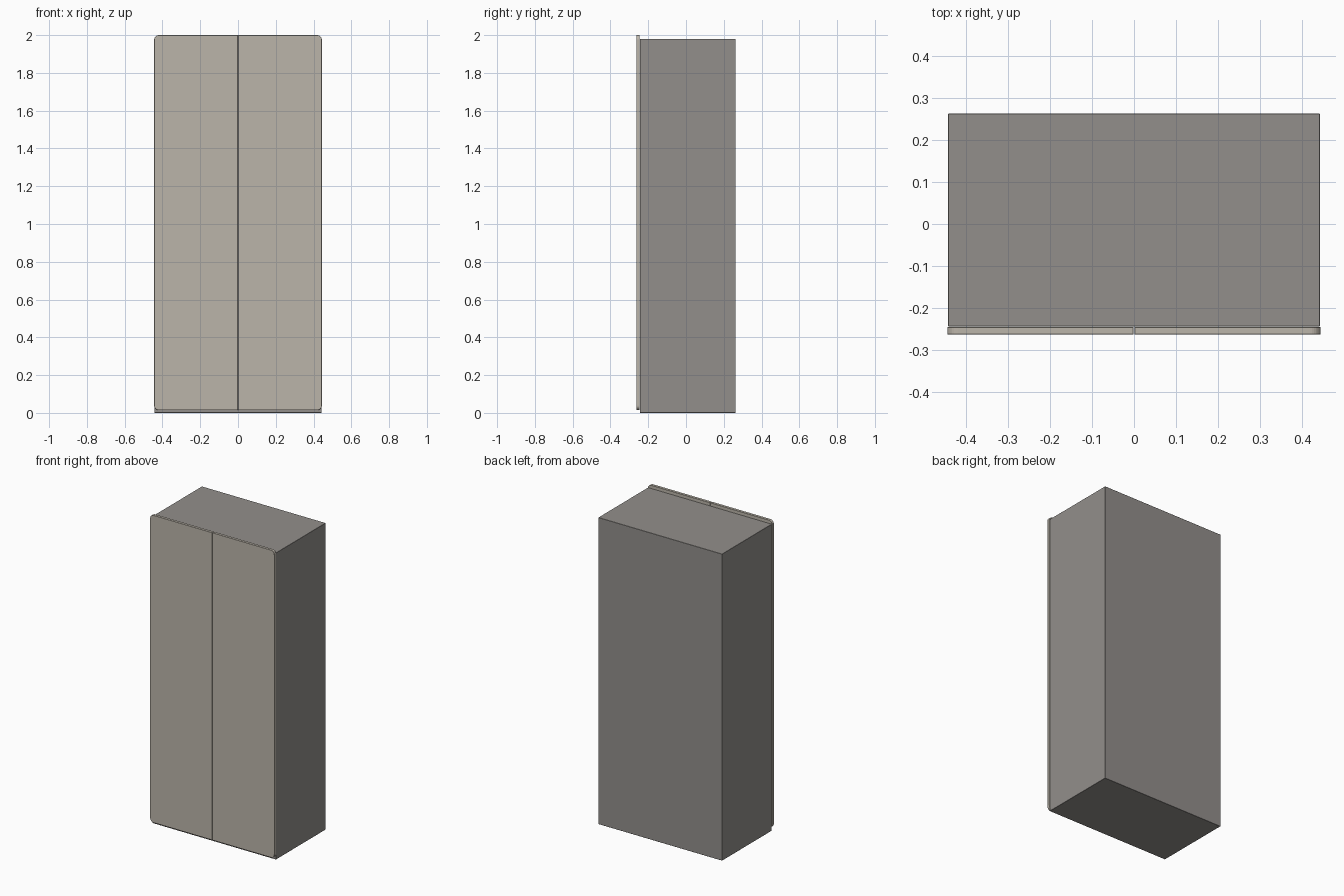
import bpy, bmesh, math

if "Cube" in bpy.data.objects:
    bpy.data.objects.remove(bpy.data.objects["Cube"])

def material(name, rgb):
    m = bpy.data.materials.new(name)
    m.diffuse_color = (*rgb, 1)
    m.use_nodes = True
    m.node_tree.nodes["Principled BSDF"].inputs["Base Color"].default_value = m.diffuse_color
    return m

body_mat = material("warm_grey", (0.29, 0.275, 0.26))
door_mat = material("beige", (0.50, 0.46, 0.40))

def finish(name, bm, mat, bevel):
    bmesh.ops.recalc_face_normals(bm, faces=bm.faces)
    me = bpy.data.meshes.new(name)
    bm.to_mesh(me)
    bm.free()
    me.materials.append(mat)
    ob = bpy.data.objects.new(name, me)
    bpy.context.collection.objects.link(ob)
    mod = ob.modifiers.new("soft_edges", 'BEVEL')
    mod.width, mod.segments = bevel, 1
    mod.limit_method, mod.angle_limit = 'ANGLE', math.radians(60)
    return ob

def box(name, lo, hi, mat, bevel=0.001):
    bm = bmesh.new()
    bmesh.ops.create_cube(bm, size=1)
    for v in bm.verts:
        v.co = [(a + b) / 2 + c * (b - a) for a, b, c in zip(lo, hi, v.co)]
    return finish(name, bm, mat, bevel)

def door(name, side):
    # Slab whose two outer corners are rounded
    x0, x1, z0, z1, r = 0.001, 0.444, 0.015, 2.0, 0.025
    pts = [(x0, z0)]
    for cz, start in ((z0 + r, -90), (z1 - r, 0)):
        for i in range(9):
            a = math.radians(start + i * 90 / 8)
            pts.append((x1 - r + r * math.cos(a), cz + r * math.sin(a)))
    pts.append((x0, z1))
    bm = bmesh.new()
    face = bm.faces.new([bm.verts.new((side * x, -0.263, z)) for x, z in pts])
    ext = bmesh.ops.extrude_face_region(bm, geom=[face])
    for v in ext["geom"]:
        if isinstance(v, bmesh.types.BMVert):
            v.co.y = -0.245
    return finish(name, bm, door_mat, 0.0008)

# Closed carcass
W, F, B, T = 0.442, -0.244, 0.263, 1.98
box("carcass", (-W, F, 0), (W, B, T), body_mat)

# Pair of doors
door("left_door", -1)
door("right_door", 1)
